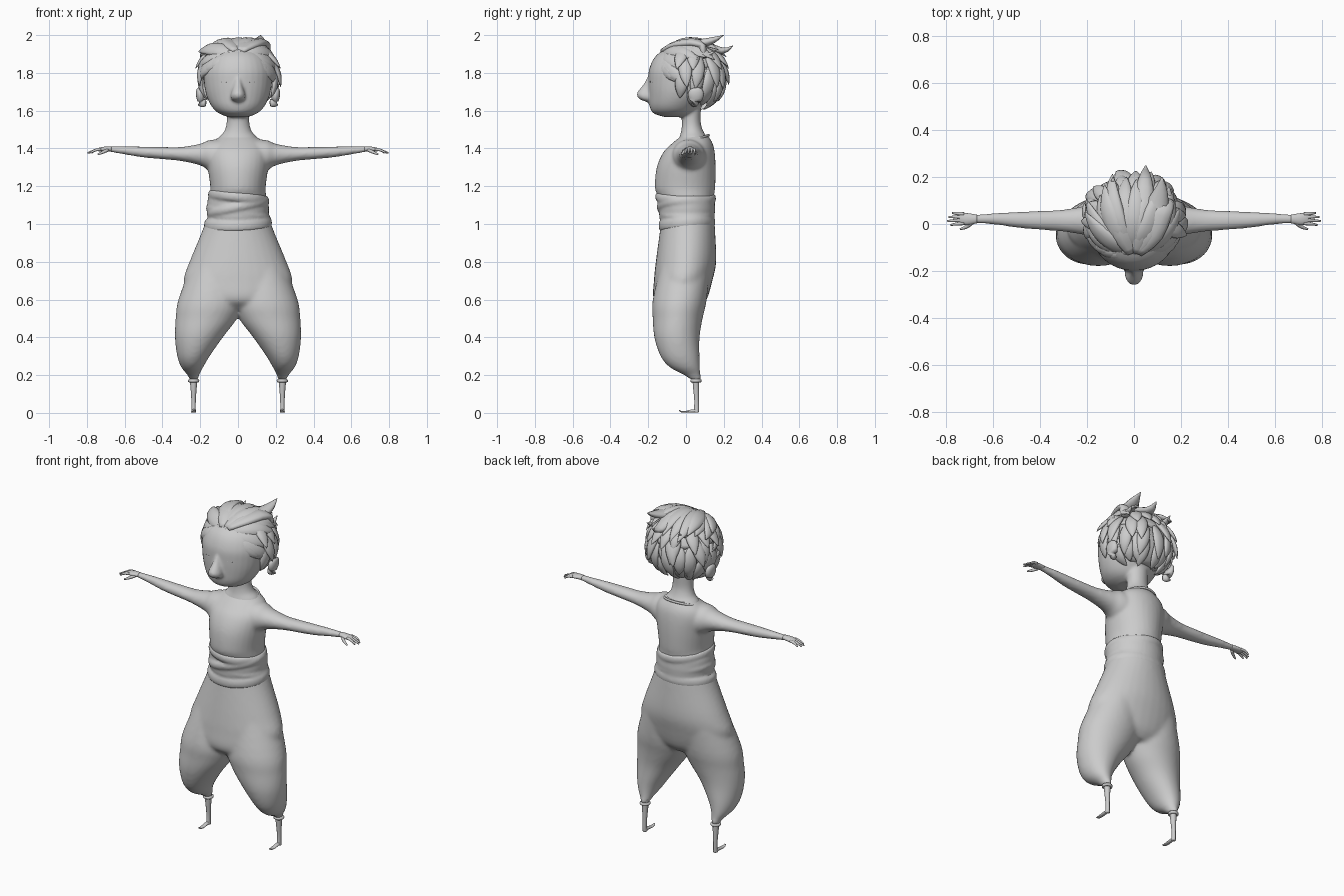
import bpy, bmesh, math, random
from mathutils import Vector as V

random.seed(4)
if "Cube" in bpy.data.objects:
    bpy.data.objects.remove(bpy.data.objects["Cube"])

clay = bpy.data.materials.new("clay_grey")
clay.use_nodes = True
GREY = (0.6, 0.6, 0.6, 1)
clay.diffuse_color = GREY
clay.node_tree.nodes["Principled BSDF"].inputs["Base Color"].default_value = GREY


def spline(rows, k=4):
    """Catmull-Rom smoothing of a list of number tuples."""
    out = []
    for i in range(len(rows) - 1):
        p0, p1, p2 = rows[max(i - 1, 0)], rows[i], rows[i + 1]
        p3 = rows[min(i + 2, len(rows) - 1)]
        for s in range(k):
            t = s / k
            out.append(tuple(b + t * ((c - a) / 2 + t * (a - 2.5 * b + 2 * c - d / 2
                       + t * (1.5 * (b - c) + (d - a) / 2)))
                       for a, b, c, d in zip(p0, p1, p2, p3)))
    return out + [tuple(rows[-1])]


def skin(bm, rings, n=20, loop=False):
    """Bridge elliptical rings given as (centre, u axis, v axis)."""
    loops = []
    for c, u, v in rings:
        angles = [2 * math.pi * j / n for j in range(n)]
        loops.append([bm.verts.new(c + u * math.cos(a) + v * math.sin(a)) for a in angles])
    pairs = list(zip(loops, loops[1:])) + ([(loops[-1], loops[0])] if loop else [])
    for a, b in pairs:
        for j in range(n):
            bm.faces.new((a[j], a[j - 1], b[j - 1], b[j]))
    if not loop:
        bm.faces.new(loops[0])
        bm.faces.new(loops[-1])


def stack(bm, rows, n=32):
    """Upright form from rows of (z, back/front y0, y1, x0, x1)."""
    skin(bm, [(V(((x0 + x1) / 2, (y0 + y1) / 2, z)), V(((x1 - x0) / 2, 0, 0)),
               V((0, (y1 - y0) / 2, 0))) for z, y0, y1, x0, x1 in spline(rows)], n)


def centred(rows):
    return [(z, y0, y1, -r, r) for z, y0, y1, r in rows]


def limb(bm, rows, side=1):
    """Sideways form from rows of (x, z0, z1, y0, y1)."""
    skin(bm, [(V((x * side, (y0 + y1) / 2, (z0 + z1) / 2)), V((0, (y1 - y0) / 2, 0)),
               V((0, 0, (z1 - z0) / 2))) for x, z0, z1, y0, y1 in spline(rows)], 24)


def tube(bm, rows, up=None, n=10):
    """Tapered strand from rows of (x, y, z, half width, half thickness)."""
    rows = spline(rows, 3)
    pts = [V(r[:3]) for r in rows]
    rings = []
    for i, r in enumerate(rows):
        t = (pts[min(i + 1, len(pts) - 1)] - pts[max(i - 1, 0)]).normalized()
        ref = up(pts[i]) if up else V((0, 0, 1)) if abs(t.z) < 0.8 else V((0, 1, 0))
        side = t.cross(ref).normalized()
        rings.append((pts[i], side * r[3], side.cross(t) * r[4]))
    skin(bm, rings, n)


def hoop(bm, c, rx, ry, r, h, tilt_x=0, tilt_y=0, n=48):
    """Elliptical band; tilts raise it along x and along y."""
    rings = []
    for i in range(n):
        a = 2 * math.pi * i / n
        d = V((math.cos(a), math.sin(a), 0))
        p = V(c) + V((d.x * rx, d.y * ry, d.x * tilt_x + d.y * tilt_y))
        rings.append((p, d * r, V((0, 0, h))))
    skin(bm, rings, 10, True)


def finish(name, bm, mirror=False, voxel=0, smooth=6):
    bmesh.ops.recalc_face_normals(bm, faces=bm.faces)
    me = bpy.data.meshes.new(name)
    bm.to_mesh(me)
    bm.free()
    me.materials.append(clay)
    ob = bpy.data.objects.new(name, me)
    bpy.context.collection.objects.link(ob)
    for p in me.polygons:
        p.use_smooth = True
    if mirror:
        ob.modifiers.new("mirror", 'MIRROR')
    if voxel:
        m = ob.modifiers.new("fuse", 'REMESH')
        m.mode, m.voxel_size, m.use_smooth_shade = 'VOXEL', voxel, True
        s = ob.modifiers.new("relax", 'SMOOTH')
        s.factor, s.iterations = 0.5, smooth
    return ob


# Baggy trousers: hips fused with two legs
bm = bmesh.new()
stack(bm, centred([(1.03, -.13, .15, .165), (.95, -.14, .155, .195), (.8, -.16, .16, .257),
                   (.7, -.17, .14, .288), (.6, -.172, .11, .25), (.55, -.12, .07, .12)]))
for s in (1, -1):
    leg = [(.8, -.13, .13, 0, .24), (.6, -.176, .11, -.03, .316), (.5, -.176, .088, .005, .33),
           (.4, -.168, .072, .08, .334), (.3, -.135, .072, .15, .322), (.24, -.085, .074, .185, .3),
           (.2, -.01, .078, .205, .268), (.175, .025, .08, .21, .26)]
    stack(bm, [(z, y0, y1, *sorted((a * s, b * s))) for z, y0, y1, a, b in leg])
finish("trousers", bm, voxel=.011, smooth=8)

# Shirt and arms
bm = bmesh.new()
stack(bm, centred([(1.02, -.125, .145, .165), (1.1, -.13, .145, .155), (1.16, -.155, .15, .148),
                   (1.2, -.165, .155, .147), (1.3, -.155, .157, .16), (1.38, -.12, .152, .165),
                   (1.43, -.07, .14, .14), (1.47, -.02, .115, .085)]))
arm = [(.06, 1.23, 1.45, -.09, .12), (.15, 1.28, 1.445, -.07, .1), (.2, 1.31, 1.425, -.05, .08),
       (.3, 1.333, 1.408, -.033, .062), (.4, 1.343, 1.408, -.025, .056),
       (.5, 1.352, 1.41, -.016, .052), (.6, 1.368, 1.412, -.002, .046), (.69, 1.384, 1.411, .002, .041)]
for s in (1, -1):
    limb(bm, arm, s)
finish("shirt_and_arms", bm, voxel=.009, smooth=7)

# Collar edge, sash wraps and folds
bm = bmesh.new()
hoop(bm, (0, .03, 1.44), .105, .09, .006, .007, tilt_y=.03)
finish("collar", bm)
bm = bmesh.new()
hoop(bm, (0, .005, 1.08), .15, .135, .014, .075)
hoop(bm, (0, .005, 1.0), .168, .138, .012, .03, .006, .01)
hoop(bm, (0, -.002, 1.14), .145, .147, .014, .026, -.015, -.005)
hoop(bm, (0, -.002, 1.09), .154, .141, .012, .022, .032)
hoop(bm, (0, .005, 1.06), .159, .138, .01, .018, -.025)
finish("sash", bm, voxel=.007, smooth=5)

# Hands with splayed fingers
bm = bmesh.new()
limb(bm, [(.67, 1.384, 1.411, .003, .04), (.71, 1.383, 1.409, -.004, .046),
          (.735, 1.384, 1.404, 0, .046), (.745, 1.388, 1.4, .008, .04)])
for i, tip in enumerate((.782, .796, .79, .775)):
    y = .003 + i * .013
    tube(bm, [(.725, y, 1.396, .008, .008), (.755, y * 1.15 - .003, 1.391, .007, .007),
              (tip, y * 1.3 - .008, 1.376, .004, .004)])
tube(bm, [(.69, .008, 1.392, .01, .009), (.715, -.012, 1.38, .008, .008), (.742, -.022, 1.368, .004, .004)])
finish("hands", bm, mirror=True)

# Thin shins, cuffs and curled feet
bm = bmesh.new()
tube(bm, [(.235, .052, .2, .024, .02), (.235, .053, .14, .017, .017), (.235, .056, .07, .012, .013),
          (.235, .056, .025, .011, .014), (.235, .054, .003, .013, .014)])
tube(bm, [(.235, .065, .012, .011, .01), (.235, .03, .01, .012, .008), (.235, 0, .006, .013, .005),
          (.235, -.025, .007, .01, .004), (.235, -.037, .014, .004, .002)])
finish("shins_and_feet", bm, mirror=True)
bm = bmesh.new()
hoop(bm, (.235, .053, .17), .022, .022, .008, .009, n=24)
finish("cuffs", bm, mirror=True)

# Neck, head and nose
bm = bmesh.new()
stack(bm, centred([(1.42, -.05, .12, .12), (1.46, -.035, .11, .1), (1.49, -.026, .092, .073),
                   (1.54, -.022, .078, .06), (1.62, -.03, .08, .062)]))
stack(bm, centred([(1.566, -.11, 0, .05), (1.585, -.17, .04, .1), (1.62, -.192, .07, .138),
                   (1.68, -.198, .11, .167), (1.75, -.2, .13, .18), (1.82, -.195, .14, .18),
                   (1.89, -.16, .13, .15), (1.94, -.09, .08, .08)]))
stack(bm, centred([(1.785, -.2, -.16, .012), (1.74, -.225, -.16, .022), (1.7, -.256, -.16, .034),
                   (1.68, -.26, -.16, .04), (1.66, -.245, -.16, .036), (1.645, -.205, -.16, .018)]))
finish("head", bm, voxel=.008, smooth=5)

# Ears and closed eyes
bm = bmesh.new()
tube(bm, [(.172, .04, 1.638, .012, .016), (.192, .048, 1.645, .018, .028), (.2, .052, 1.68, .022, .042),
          (.205, .055, 1.71, .016, .034), (.205, .055, 1.722, .006, .012)], n=16)
finish("ears", bm, mirror=True)
bm = bmesh.new()
tube(bm, [(.075 + .014 * math.cos(a), -.182 + .006 * math.cos(a), 1.75 + .01 * math.sin(a), .002, .003)
          for a in (0, .8, 1.6, 2.4, 3.1)], n=6)
finish("eyelids", bm, mirror=True)

# Hair: cap covered with pointed locks
C, R = V((0, .015, 1.785)), V((.19, .175, .17))


def heading(a, e):
    a, e = math.radians(a), math.radians(e)
    return V((math.cos(e) * math.sin(a), -math.cos(e) * math.cos(a), math.sin(e)))


def lock(bm, start, end, width, lift=.05, thick=.016):
    d0, d1 = heading(*start), heading(*end)
    rows = []
    for t, w in zip((0, .2, .45, .7, .9, 1), (.4, .8, 1, .85, .4, .03)):
        d = d0.slerp(d1, t) * (1 + .03 * math.sin(math.pi * t) + lift * t * t)
        p = C + V((d.x * R.x, d.y * R.y, d.z * R.z))
        rows.append((*p, width * w, thick * w))
    tube(bm, rows, lambda p: (p - C).normalized())


bm = bmesh.new()
skin(bm, [(C + V((0, .015 + .25 * (.12 - z) * (z < .12) * .1, z)), V((.185 * f, 0, 0)), V((0, .165 * f, 0)))
          for z, f in [(.165 * math.sin(e), max(math.cos(e), .02))
                       for e in (math.pi * i / 24 for i in range(2, 13))]])
skin(bm, [(V((0, .085, 1.64)), V((.1, 0, 0)), V((0, .05, 0))), (V((0, .09, 1.72)), V((.15, 0, 0)), V((0, .08, 0))),
          (V((0, .07, 1.82)), V((.18, 0, 0)), V((0, .115, 0)))])
finish("hair_cap", bm)

bm = bmesh.new()
KNOT = (-4, 38)
for a, e in ((32, 14), (48, 6), (62, -4), (76, -12), (90, -16), (84, 8), (98, 2)):       # left fringe
    lock(bm, KNOT, (a, e), .04, .07)
for a, e in ((-34, 20), (-50, 12), (-64, 4), (-78, -6), (-92, -14), (-84, 14), (-100, 4)):  # right fringe
    lock(bm, KNOT, (a, e), .036, .12)
for a in range(105, 260, 14):                                                          # swept crown
    lock(bm, KNOT, (a, random.uniform(22, 38)), .045, random.uniform(.15, .38), .02)
for e, spread, lift in ((42, 100, .22), (18, 98, .22), (-6, 92, .18), (-28, 80, .12)):  # back layers
    for i in range(9):
        a = 180 - spread + 2 * spread * i / 8 + random.uniform(-6, 6)
        end = (a + random.uniform(-14, 14), e - 32 + random.uniform(-6, 4))
        lock(bm, (a, e + 22), end, .036, lift + random.uniform(-.05, .08))
for i in range(7):                                                                     # knot curls
    a = 2 * math.pi * i / 7
    lock(bm, KNOT, (-4 + 20 * math.cos(a), 38 + 15 * math.sin(a)), .017, .1, .014)
finish("hair_locks", bm)

# Tall upswept tufts
bm = bmesh.new()
for tip in ((.12, .2, 2), (.05, .25, 1.945), (-.09, .2, 1.93), (.15, .16, 1.92)):
    x, y, z = tip
    tube(bm, [(x * .1, -.12, 1.915, .025, .015), (x * .5, -.04, 1.95, .05, .022),
              (x * .8, .07, 1.955, .05, .024), (x * .95, y - .06, z - .028, .03, .018), (*tip, .002, .001)])
finish("hair_tufts", bm)
